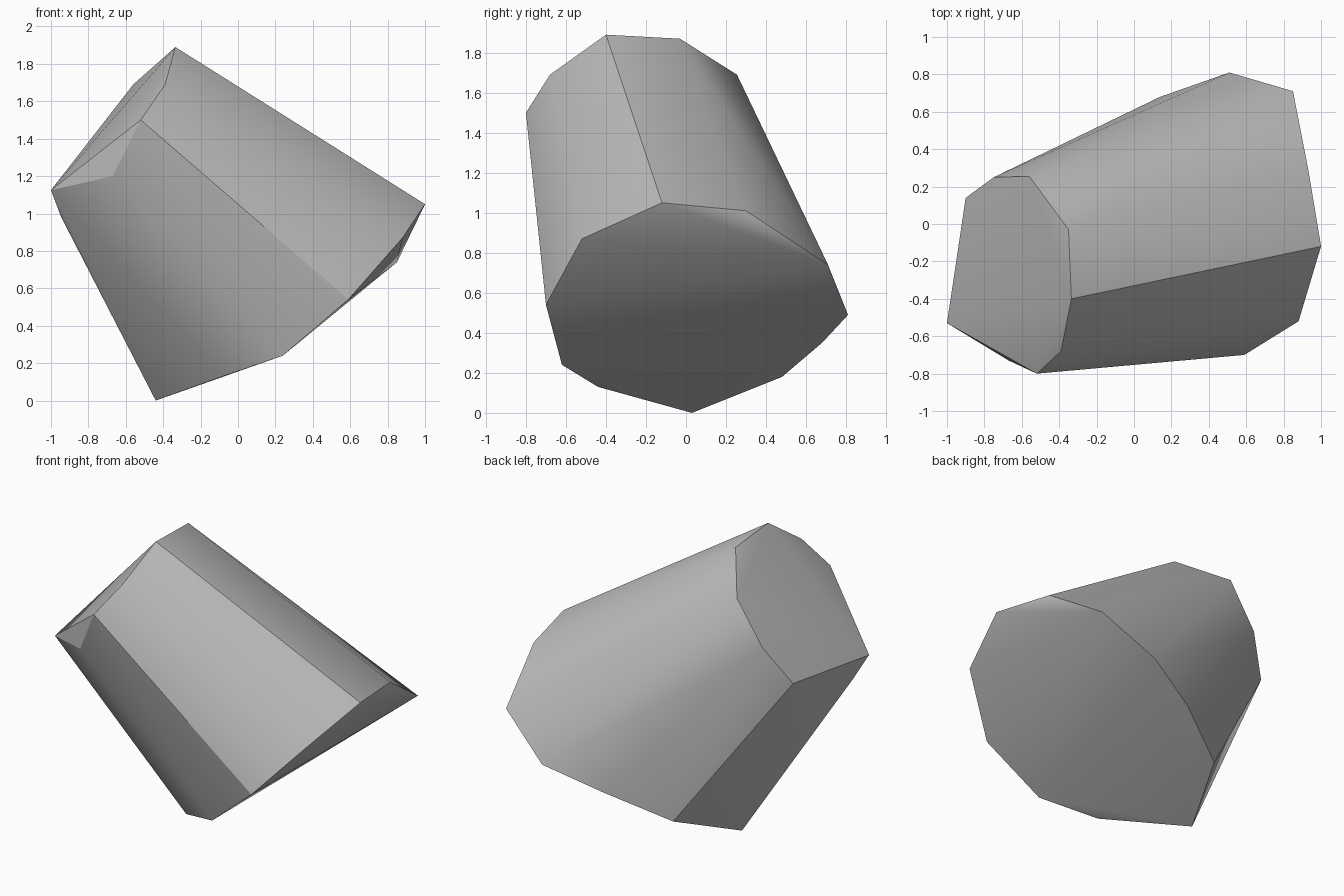
import bpy
import bmesh
import math

# Remove the default object
default = bpy.data.objects.get("Cube")
if default:
    bpy.data.objects.remove(default, do_unlink=True)


def make_material(name, colour):
    """Plain single-colour material."""
    material = bpy.data.materials.new(name)
    material.use_nodes = True
    material.diffuse_color = colour
    shader = next(n for n in material.node_tree.nodes if n.type == "BSDF_PRINCIPLED")
    shader.inputs["Base Color"].default_value = colour
    shader.inputs["Roughness"].default_value = 0.9
    return material


def make_hull(name, corner_groups, material):
    """Chiselled solid wrapped tightly around groups of corner points."""
    mesh = bpy.data.meshes.new(name)
    bm = bmesh.new()
    for group in corner_groups:
        for corner in group:
            bm.verts.new(corner)
    bmesh.ops.convex_hull(bm, input=bm.verts[:])
    # Merge almost coplanar triangles into clean facets
    bmesh.ops.dissolve_limit(bm, angle_limit=math.radians(1),
                             verts=bm.verts[:], edges=bm.edges[:])
    bmesh.ops.recalc_face_normals(bm, faces=bm.faces[:])
    bm.to_mesh(mesh)
    bm.free()
    mesh.materials.append(material)
    obj = bpy.data.objects.new(name, mesh)
    bpy.context.scene.collection.objects.link(obj)
    return obj


# Narrow upper end of the rock
narrow_end = [
    (-.335, -.4, 1.89), (-.35, -.03, 1.87), (-.56, .255, 1.69),
    (-.75, .25, 1.4), (-.9, .14, 1.16), (-1, -.53, 1.125),
    (-.67, -.73, 1.2), (-.52, -.8, 1.5), (-.39, -.68, 1.69),
    (-.945, -.43, .98),
]

# Broad slanted base of the rock
broad_end = [
    (1, -.12, 1.05), (.93, .3, 1.01), (.85, .71, .74), (.51, .81, .49),
    (.14, .68, .35), (-.24, .48, .18), (-.44, .03, 0), (-.08, -.44, .13),
    (.24, -.62, .24), (.59, -.7, .54), (.88, -.52, .87),
]

stone_grey = make_material("stone grey", (.5, .5, .5, 1))
rock = make_hull("rock", (narrow_end, broad_end), stone_grey)

# Soft shading across shallow facets, crisp along the strong ridges
bpy.ops.object.select_all(action="DESELECT")
rock.select_set(True)
bpy.context.view_layer.objects.active = rock
bpy.ops.object.shade_smooth_by_angle(angle=math.radians(30))
